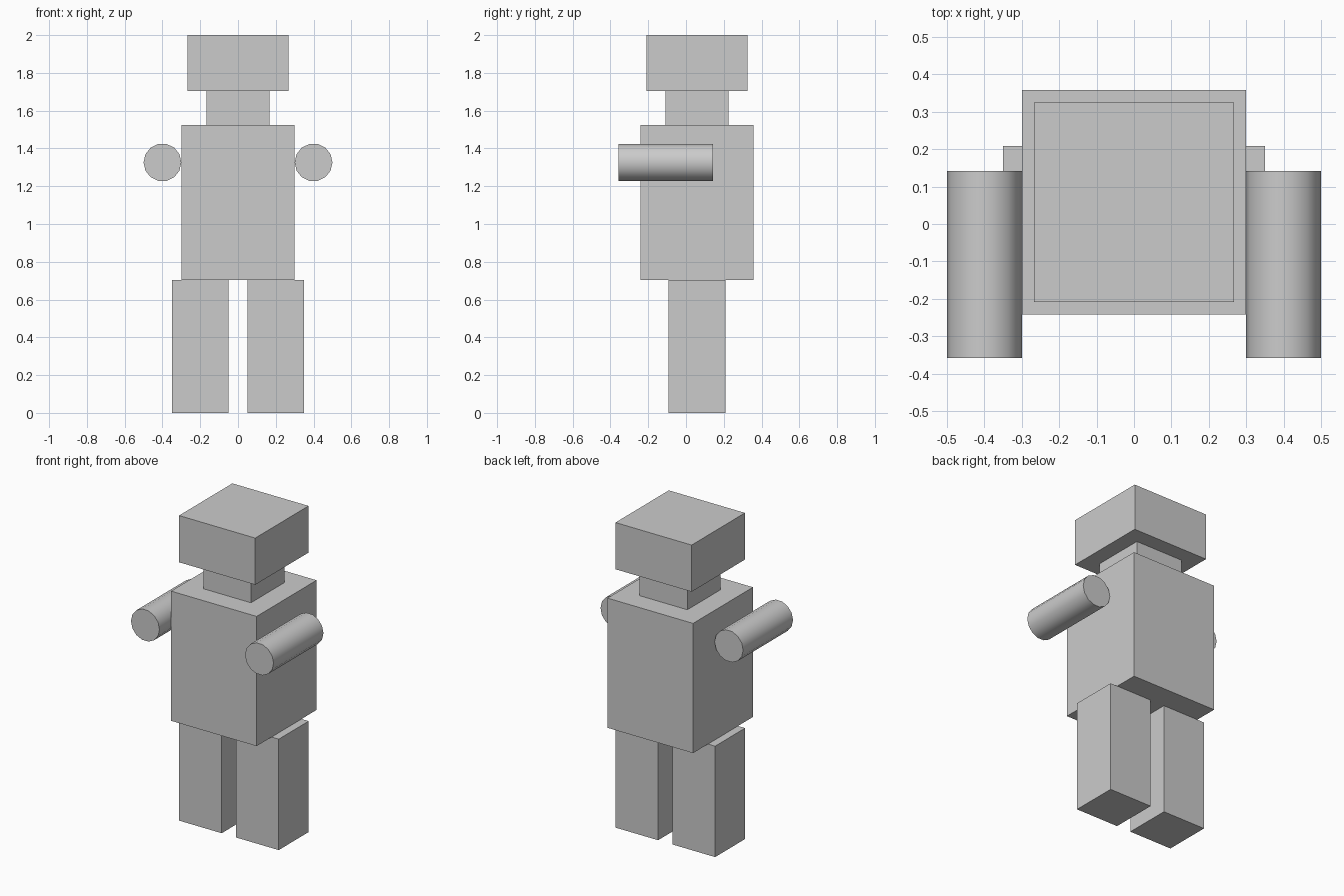
import bpy
import math

if "Cube" in bpy.data.objects:
    bpy.data.objects.remove(bpy.data.objects["Cube"])

YC = 0.058  # centre line of the body in depth


def box(name, x, half_x, half_y, z0, z1):
    bpy.ops.mesh.primitive_cube_add(size=1, location=(x, YC, (z0 + z1) / 2))
    ob = bpy.context.object
    ob.name = name
    ob.scale = (2 * half_x, 2 * half_y, z1 - z0)
    bpy.ops.object.transform_apply(location=False, rotation=False, scale=True)
    return ob


# Torso, neck and head
box("torso", 0, 0.30, 0.30, 0.703, 1.525)
box("neck", 0, 0.167, 0.167, 1.525, 1.704)
box("head", 0, 0.267, 0.267, 1.704, 2.0)

for side, s in (("left", -1), ("right", 1)):
    # Leg
    box(side + "_leg", s * 0.20, 0.15, 0.15, 0, 0.703)
    # Arm reaching forward
    bpy.ops.mesh.primitive_cylinder_add(
        vertices=14, radius=0.1, depth=0.5,
        location=(s * 0.40, -0.108, 1.326),
        rotation=(math.pi / 2, math.pi / 2, 0))
    bpy.context.object.name = side + "_arm"
    bpy.ops.object.shade_smooth_by_angle(angle=math.radians(35))
